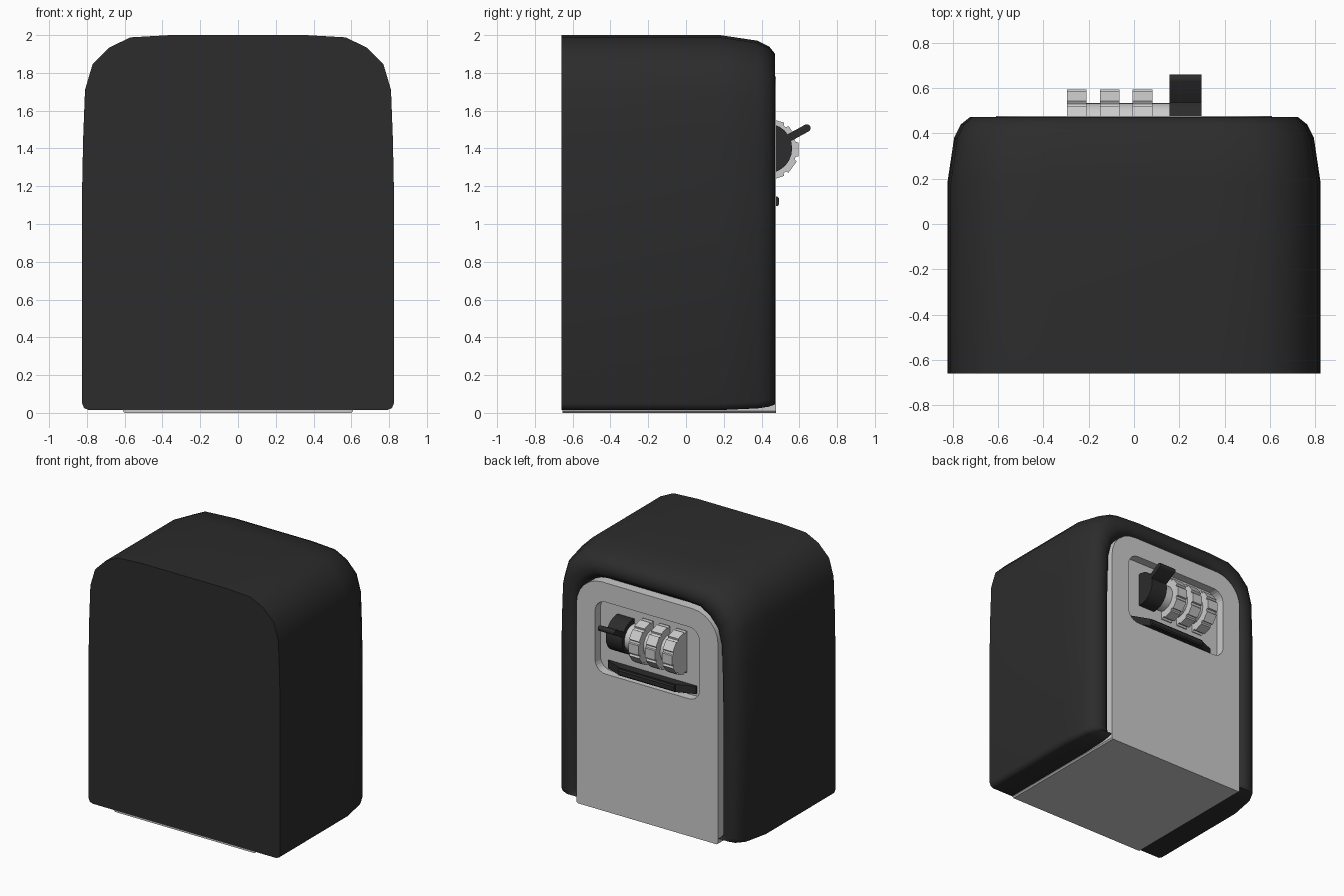
import bpy, bmesh
from math import sin, cos, pi, radians, atan2

if "Cube" in bpy.data.objects:
    bpy.data.objects.remove(bpy.data.objects["Cube"])


def material(name, v):
    m = bpy.data.materials.new(name)
    m.diffuse_color = (v, v, v, 1)
    m.use_nodes = True
    m.node_tree.nodes["Principled BSDF"].inputs["Base Color"].default_value = m.diffuse_color
    return m


DARK = material("dark_plastic", 0.025)


def loft(name, rings, mat=None, smooth=None):
    """Skin a list of equal-length point rings and cap both ends."""
    bm = bmesh.new()
    loops = [[bm.verts.new(p) for p in ring] for ring in rings]
    n = len(loops[0])
    for a, b in zip(loops, loops[1:]):
        for i in range(n):
            j = (i + 1) % n
            bm.faces.new((a[i], a[j], b[j], b[i]))
    bm.faces.new(loops[0])
    bm.faces.new(loops[-1])
    bmesh.ops.recalc_face_normals(bm, faces=bm.faces)
    me = bpy.data.meshes.new(name)
    bm.to_mesh(me)
    bm.free()
    ob = bpy.data.objects.new(name, me)
    bpy.context.collection.objects.link(ob)
    if mat:
        me.materials.append(mat)
    if smooth:
        bpy.ops.object.select_all(action='DESELECT')
        bpy.context.view_layer.objects.active = ob
        ob.select_set(True)
        bpy.ops.object.shade_smooth_by_angle(angle=radians(smooth))
    return ob


def along_y(name, profile, y0, y1, **kw):
    return loft(name, [[(x, y, z) for x, z in profile] for y in (y0, y1)], **kw)


def along_x(name, profile, x0, x1, **kw):
    return loft(name, [[(x, y, z) for y, z in profile] for x in (x0, x1)], **kw)


def mirrored(half):
    return half + [(-x, z) for x, z in reversed(half)]


def arc(cx, cz, r, a0, a1, n=6):
    return [(cx + r * cos(radians(a0 + (a1 - a0) * i / n)),
             cz + r * sin(radians(a0 + (a1 - a0) * i / n))) for i in range(n + 1)]


# Outer shell: arched outline lofted to the back, rounding in to a groove round the door
outline = mirrored([(.79, .015), (.815, .025), (.825, .05), (.825, 1.2), (.82, 1.45),
                    (.81, 1.71), (.77, 1.845), (.68, 1.935), (.57, 1.988), (.36, 2.0)])


def section(y, d):
    lift = min(d * .3, .03)
    return [(x * (1 - d / .825), y, z + lift if z < .1 else z - d * z / 2) for x, z in outline]


loft("shell", [section(*s) for s in [(-.66, 0), (.18, 0), (.38, .03), (.44, .06), (.472, .1),
                                     (.472, .15), (.455, .185), (.40, .2)]],
     mat=DARK, smooth=50)

# Inner case with door face and bottom plate
door = along_y("door", mirrored([(.60, 0), (.61, .01)] + arc(.39, 1.56, .22, 0, 90)), -.655, .477,
               smooth=30)

# Rounded window recess cut into the door
cutter = along_y("window_cutter",
                 mirrored(arc(.36, 1.16, .09, -90, 0) + arc(.36, 1.54, .09, 0, 90)), .41, .6)
cutter.hide_render = True
cutter.hide_set(True)
cut = door.modifiers.new("window", 'BOOLEAN')
cut.object = cutter
cut.solver = 'EXACT'

# Number dials: ten flat teeth with shallow grooves
CY, CZ = .435, 1.395
teeth = []
for k in range(10):
    for off, r in ((-15, .15), (-13, .164), (13, .164), (15, .15)):
        a = radians(36 * k + off)
        teeth.append((CY + r * cos(a), CZ + r * sin(a)))
for i, x in enumerate((-.253, -.107, .037)):
    along_x(f"dial_{i + 1}", teeth, x - .044, x + .044)
along_x("dial_axle", arc(CY, CZ, .10, 0, 345, 23), -.25, .2, smooth=30)

# Turning knob with tilted lever
along_x("knob", arc(.43, 1.4, .132, 0, 345, 23), .157, .298, mat=DARK, smooth=30)
tilt = 29
lever = arc(.64, 1.508, .02, tilt - 90, tilt + 90, 6) + arc(.48, 1.42, .02, tilt + 90, tilt + 270, 6)
along_x("lever", lever, .157, .298, mat=DARK, smooth=35)

# Release slider under the dials, tapered at both ends
slider = [(-.38, .405), (-.38, .42), (-.24, .475), (.24, .475), (.38, .42), (.38, .405)]
loft("slider", [[(x, y, z) for x, y in slider] for z in (1.09, 1.15)], mat=DARK)
grip = [(.44, 1.095), (.485, 1.095), (.493, 1.105), (.493, 1.135), (.485, 1.145), (.44, 1.145)]
along_x("slider_grip", grip, -.24, .24, mat=DARK)
